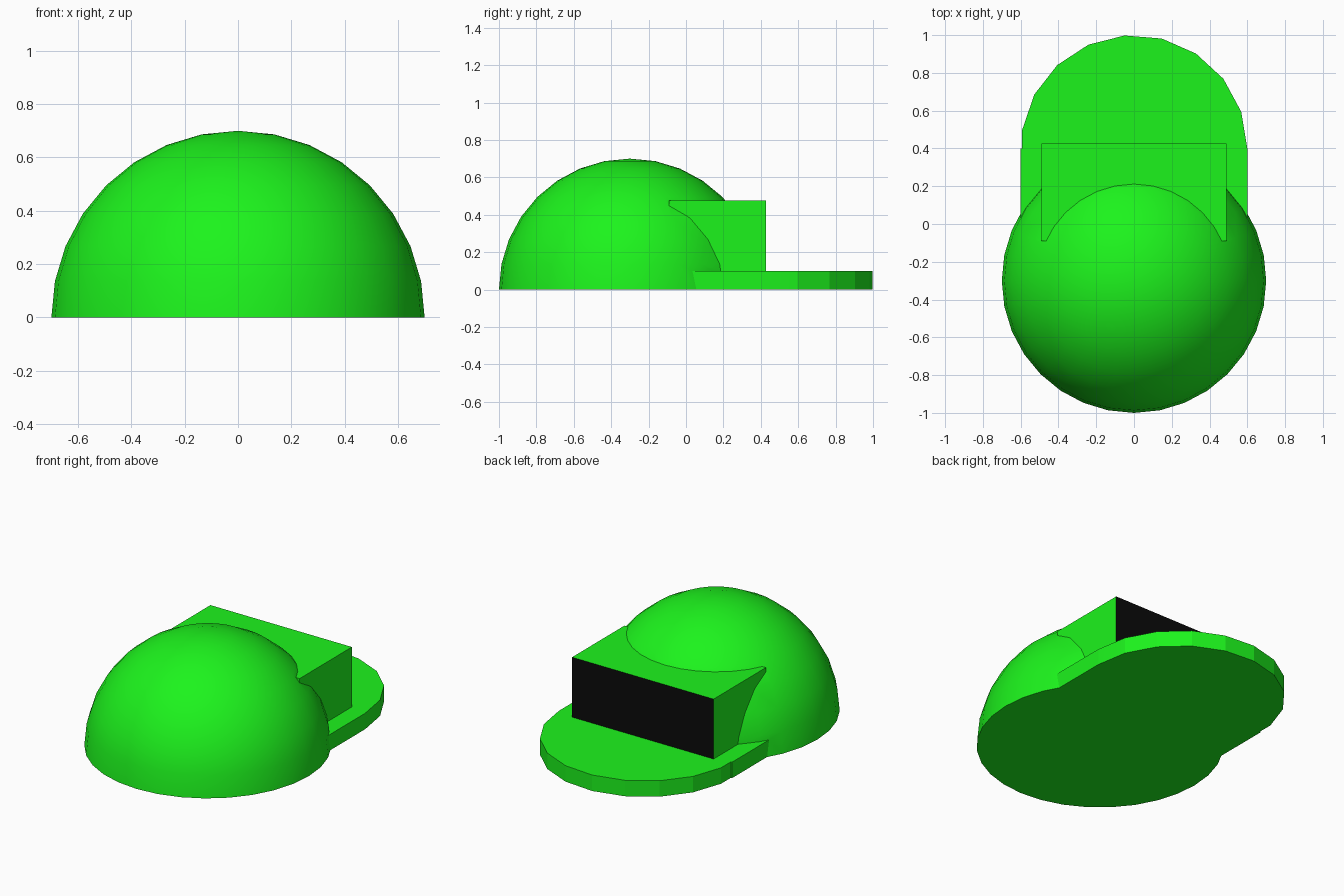
import bpy, bmesh, math

if "Cube" in bpy.data.objects:
    bpy.data.objects.remove(bpy.data.objects["Cube"])

def material(name, color):
    m = bpy.data.materials.new(name)
    m.diffuse_color = color
    m.use_nodes = True
    m.node_tree.nodes["Principled BSDF"].inputs["Base Color"].default_value = m.diffuse_color
    return m

green = material("green", (0.012, 0.9, 0.012, 1))
black = material("black", (0.003, 0.003, 0.003, 1))

def finish(name):
    ob = bpy.context.object
    ob.name = name
    ob.data.materials.append(green)
    ob.data.materials.append(black)
    bpy.ops.object.transform_apply(location=True, rotation=True, scale=True)
    return ob

def box(name, lo, hi):
    bpy.ops.mesh.primitive_cube_add(size=1, location=[(a + b) / 2 for a, b in zip(lo, hi)])
    bpy.context.object.scale = [b - a for a, b in zip(lo, hi)]
    return finish(name)

# Round dome, smooth shaded (the lower half is trimmed off below)
bpy.ops.mesh.primitive_uv_sphere_add(segments=32, ring_count=16, radius=0.7, location=(0, -0.3, 0))
dome = finish("domed_cap")
bpy.ops.object.shade_smooth()

# Brim: straight part plus 19-sided round end with a corner on +x
brim = box("brim", (-0.6, -0.2, -0.1), (0.6, 0.4, 0.1))
bpy.ops.mesh.primitive_cylinder_add(vertices=19, radius=0.6, depth=0.2, location=(0, 0.4, 0),
                                    rotation=(0, 0, -math.pi / 2))
brim_end = finish("brim_end")

# Raised block with a black rear face
block = box("block", (-0.49, -0.09, 0.05), (0.49, 0.427, 0.475))
for f in block.data.polygons:
    if f.normal.y > 0.9:
        f.material_index = 1

# Fuse all parts into one solid
for part in (brim, brim_end, block):
    mod = dome.modifiers.new("union", 'BOOLEAN')
    mod.operation = 'UNION'
    mod.solver = 'EXACT'
    mod.object = part
    bpy.context.view_layer.objects.active = dome
    bpy.ops.object.modifier_apply(modifier=mod.name)
    bpy.data.objects.remove(part)

# Trim flat at the ground and close the underside
bm = bmesh.new()
bm.from_mesh(dome.data)
bmesh.ops.bisect_plane(bm, geom=bm.verts[:] + bm.edges[:] + bm.faces[:], dist=1e-5,
                       plane_co=(0, 0, 0), plane_no=(0, 0, 1), clear_inner=True)
bmesh.ops.holes_fill(bm, edges=[e for e in bm.edges if e.is_boundary], sides=0)
bmesh.ops.recalc_face_normals(bm, faces=bm.faces[:])
bm.to_mesh(dome.data)
bm.free()

bpy.ops.object.select_all(action='DESELECT')
dome.select_set(True)
bpy.context.view_layer.objects.active = dome
bpy.ops.object.shade_smooth_by_angle(angle=math.radians(15))
